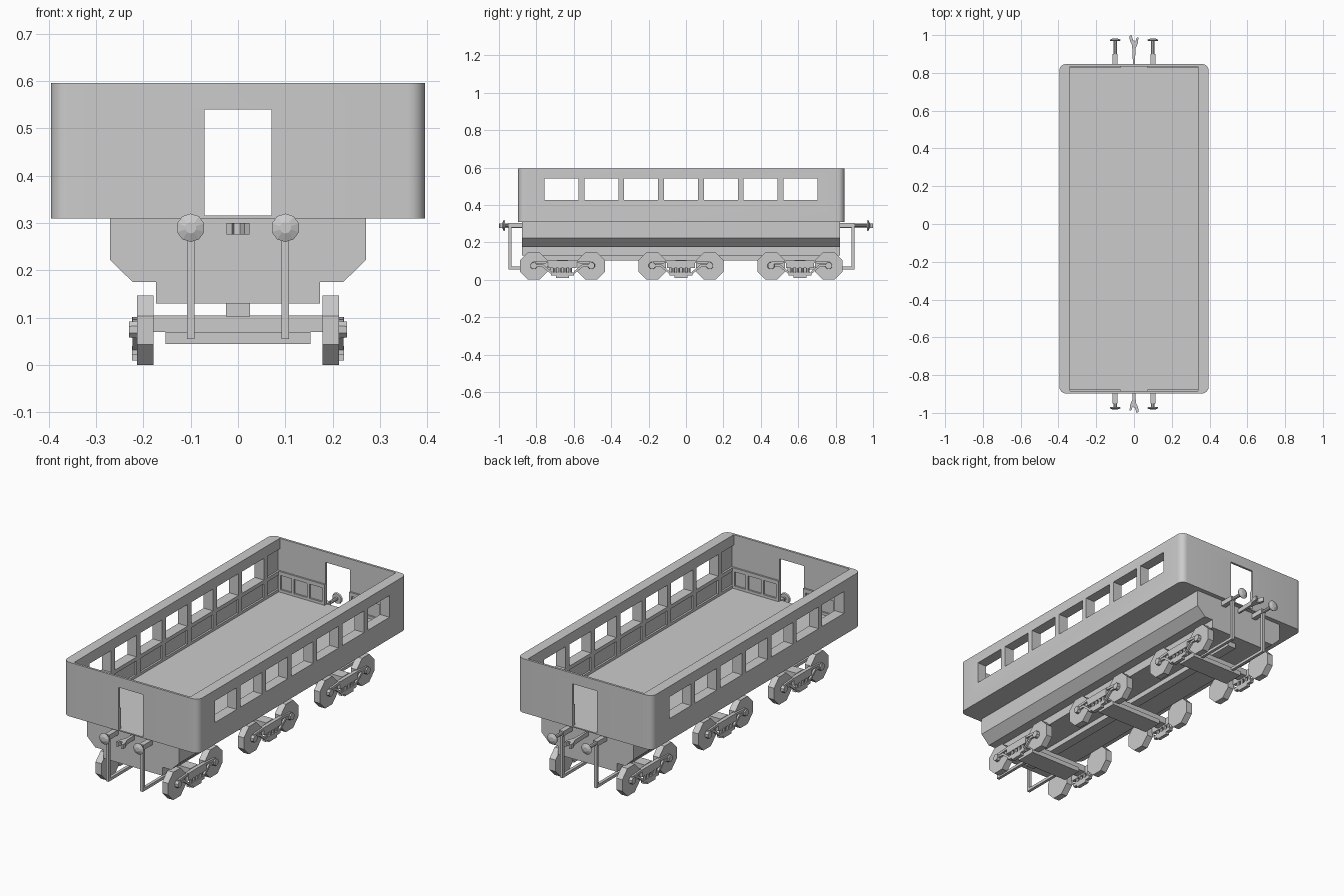
import bpy, bmesh, math
from mathutils import Vector, Matrix

if "Cube" in bpy.data.objects:
    bpy.data.objects.remove(bpy.data.objects["Cube"])

Y0, Y1 = -0.897, 0.847          # body ends
YC = (Y0 + Y1) / 2
WIN = [-0.757 + 0.213 * i for i in range(7)]   # window start positions
WIN_W = 0.182


def finish(name, bm):
    bmesh.ops.recalc_face_normals(bm, faces=bm.faces)
    me = bpy.data.meshes.new(name)
    bm.to_mesh(me)
    bm.free()
    ob = bpy.data.objects.new(name, me)
    bpy.context.collection.objects.link(ob)
    return ob


def add_box(bm, x0, x1, y0, y1, z0, z1):
    m = Matrix.Translation(((x0 + x1) / 2, (y0 + y1) / 2, (z0 + z1) / 2)) @ \
        Matrix.Diagonal((abs(x1 - x0), abs(y1 - y0), abs(z1 - z0), 1))
    bmesh.ops.create_cube(bm, size=1, matrix=m)


def boxes(name, items):
    bm = bmesh.new()
    for b in items:
        add_box(bm, *b)
    return finish(name, bm)


def add_prism(bm, pts, shift):
    f = bm.faces.new([bm.verts.new(p) for p in pts])
    ext = bmesh.ops.extrude_face_region(bm, geom=[f])
    bmesh.ops.translate(bm, vec=shift, verts=[v for v in ext["geom"] if isinstance(v, bmesh.types.BMVert)])


def add_cyl(bm, a, b, r1, r2, n, turn=0.0):
    a, b = Vector(a), Vector(b)
    m = Matrix.Translation((a + b) / 2) @ (b - a).to_track_quat('Z', 'Y').to_matrix().to_4x4() @ Matrix.Rotation(turn, 4, 'Z')
    bmesh.ops.create_cone(bm, cap_ends=True, segments=n, radius1=r1, radius2=r2, depth=(b - a).length, matrix=m)


def cut(ob, cutter):
    mod = ob.modifiers.new("cut", 'BOOLEAN')
    mod.operation, mod.solver, mod.object = 'DIFFERENCE', 'EXACT', cutter
    bpy.context.view_layer.objects.active = ob
    bpy.ops.object.modifier_apply(modifier=mod.name)
    bpy.data.objects.remove(cutter)


# open-topped body shell with rounded corners
R = 0.035
pts = []
for k, (sx, sy) in enumerate([(1, 1), (-1, 1), (-1, -1), (1, -1)]):
    cx, cy = sx * (0.395 - R), (Y1 - R if sy > 0 else Y0 + R)
    for j in range(7):
        a = math.pi / 2 * (k + j / 6)
        pts.append((cx + R * math.cos(a), cy + R * math.sin(a), 0.31))
bm = bmesh.new()
add_prism(bm, pts, (0, 0, 0.286))
shell = finish("body_shell", bm)
cut(shell, boxes("room_cutter", [(-0.35, 0.35, Y0 + 0.012, Y1 - 0.012, 0.316, 0.7)]))
cut(shell, boxes("door_cutter", [(-0.071, 0.071, -1.2, 1.2, 0.316, 0.54)]))
cut(shell, boxes("window_cutter", [(-0.6, 0.6, y, y + WIN_W, 0.425, 0.54) for y in WIN]))
bpy.ops.object.select_all(action='DESELECT')
shell.select_set(True)
bpy.context.view_layer.objects.active = shell
bpy.ops.object.shade_smooth_by_angle(angle=math.radians(30))

# inner panelling: rails and posts on the side walls and beside the doors
trim = []
for s in (-1, 1):
    xa, xb = sorted((s * 0.34, s * 0.352))
    ya, yb = Y0 + 0.011, Y1 - 0.011
    for z0, z1 in ((0.314, 0.33), (0.405, 0.425), (0.54, 0.596)):
        trim.append((xa, xb, ya, yb, z0, z1))
    for y in [WIN[0] - 0.031] + [w + WIN_W for w in WIN]:
        trim.append((xa, xb, y, y + 0.031, 0.314, 0.56))
    for yw, d in ((ya, 0.01), (yb, -0.01)):
        y0, y1 = sorted((yw, yw + d))
        for z0, z1 in ((0.314, 0.33), (0.405, 0.425)):
            xs = sorted((s * 0.071, s * 0.345))
            trim.append((xs[0], xs[1], y0, y1, z0, z1))
        for x in (0.071, 0.16, 0.25, 0.33):
            xs = sorted((s * x, s * (x + 0.015)))
            trim.append((xs[0], xs[1], y0, y1, 0.314, 0.425))
boxes("inner_panelling", trim)

# underframe with chamfered sill
half = [(0.27, 0.312), (0.27, 0.222), (0.222, 0.175), (0.173, 0.175), (0.173, 0.13)]
prof = half + [(-x, z) for x, z in reversed(half)]
bm = bmesh.new()
add_prism(bm, [(x, -0.877, z) for x, z in prof], (0, 1.7, 0))
finish("underframe", bm)
boxes("centre_spine", [(-0.025, 0.025, -0.82, 0.77, 0.103, 0.132)])

# three bogies
for i, c in enumerate((-0.66, -0.027, 0.609)):
    n = f"bogie_{i + 1}"
    boxes(n + "_bolster", [(-0.205, 0.205, c - 0.03, c + 0.03, 0.07, 0.105),
                           (-0.153, 0.153, c - 0.065, c + 0.045, 0.045, 0.07)])
    wheels, frame = bmesh.new(), bmesh.new()
    for s in (-1, 1):
        for e in (-1, 1):
            y = c + e * 0.154
            add_cyl(wheels, (s * 0.178, y, 0.0735), (s * 0.213, y, 0.0735), 0.0796, 0.0796, 8, math.pi / 8)
            # axle boxes
            add_cyl(frame, (s * 0.205, y, 0.075), (s * 0.23, y, 0.075), 0.021, 0.018, 8, math.pi / 8)
            # arms and diagonal braces to the spring tray
            xa = s * 0.212
            for path in ([(0.154, 0.082), (0.07, 0.09), (0.07, 0.102), (0.154, 0.096)],
                         [(0.145, 0.07), (0.11, 0.07), (0.06, 0.03), (0.06, 0.044), (0.105, 0.082), (0.145, 0.082)]):
                add_prism(frame, [(xa, c + e * a, z) for a, z in path], (s * 0.011, 0, 0))
        x0, x1 = sorted((s * 0.205, s * 0.224))
        add_box(frame, x0, x1, c - 0.075, c + 0.075, 0.062, 0.102)
        add_box(frame, x0, x1, c - 0.062, c + 0.062, 0.022, 0.04)
        add_box(frame, x0, x1, c - 0.035, c + 0.035, 0.01, 0.024)
        for k in (-1.5, -0.5, 0.5, 1.5):      # springs
            add_cyl(frame, (s * 0.214, c + k * 0.028, 0.036), (s * 0.214, c + k * 0.028, 0.066), 0.009, 0.009, 8)
    finish(n + "_wheels", wheels)
    finish(n + "_side_frames", frame)

# buffers, hanger pipes and couplers at both ends
hook = [(-0.004, 0.82), (0.004, 0.82), (0.008, 0.93), (0.02, 0.955), (0.024, 0.988), (0.013, 0.985),
        (0.008, 0.968), (-0.004, 0.972), (-0.014, 1.0), (-0.024, 0.995), (-0.022, 0.97), (-0.01, 0.945)]
for e, end, wall, yp in ((-1, "front", Y0, -0.942), (1, "rear", Y1, 0.892)):
    buf = bmesh.new()
    pipes = []
    for s in (-1, 1):
        x = s * 0.1
        add_box(buf, x - 0.013, x + 0.013, *sorted((wall - e * 0.04, yp + e * 0.008)), 0.278, 0.304)
        add_cyl(buf, (x, yp, 0.29), (x, e * 0.97, 0.29), 0.009, 0.009, 8)
        add_cyl(buf, (x, e * 0.968, 0.29), (x, e * 0.975, 0.29), 0.026, 0.03, 10)
        add_cyl(buf, (x, e * 0.975, 0.29), (x, e * 0.983, 0.29), 0.03, 0.012, 10)
        inner = -0.66 if e < 0 else 0.609
        pipes.append((x - 0.008, x + 0.008, yp - 0.008, yp + 0.008, 0.055, 0.29))
        pipes.append((x - 0.008, x + 0.008, *sorted((yp, inner)), 0.055, 0.07))
    finish(end + "_buffers", buf)
    boxes(end + "_hanger_pipes", pipes)
    bm = bmesh.new()
    add_prism(bm, [(e * x, e * y, 0.276) for x, y in hook], (0, 0, 0.024))
    finish(end + "_coupler", bm)
